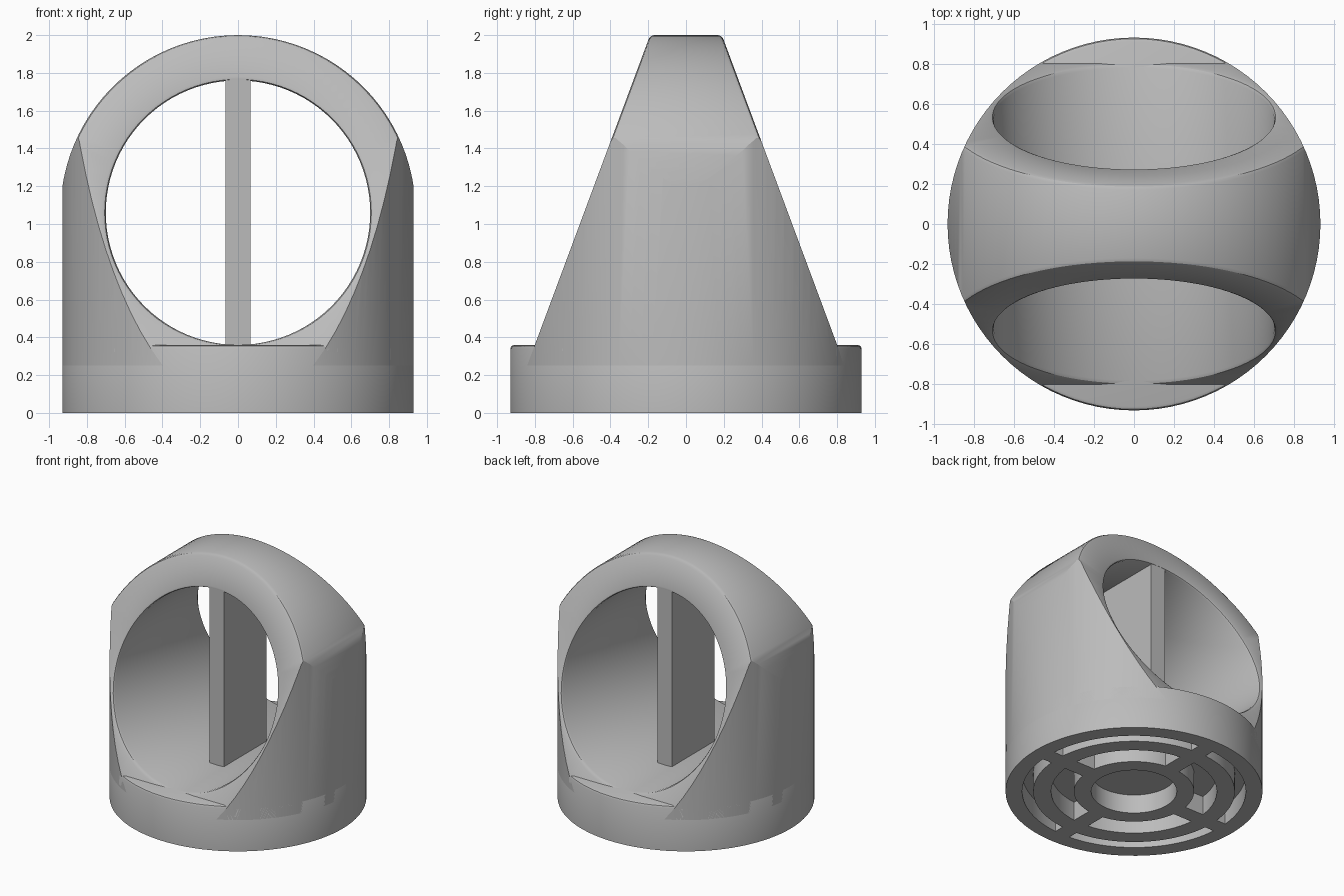
import bpy, bmesh
from math import sin, cos, pi, radians

cube = bpy.data.objects.get("Cube")
if cube:
    bpy.data.objects.remove(cube, do_unlink=True)

SEG = 96
RADIUS = 0.93          # vertical body cylinder
DOME = 0.94            # arched top
HOLE = 0.70            # cross bore
MID = 1.06             # height of the bore axis
LEDGE = 0.36           # top of the base drum
RECESS = 0.15          # depth of the underside pattern

grey = bpy.data.materials.new("neutral grey")
grey.use_nodes = True
grey.diffuse_color = (0.5, 0.5, 0.5, 1)
grey.node_tree.nodes["Principled BSDF"].inputs["Base Color"].default_value = grey.diffuse_color


def finish(name, bm):
    bmesh.ops.remove_doubles(bm, verts=bm.verts, dist=1e-5)
    bmesh.ops.recalc_face_normals(bm, faces=bm.faces)
    mesh = bpy.data.meshes.new(name)
    bm.to_mesh(mesh)
    bm.free()
    obj = bpy.data.objects.new(name, mesh)
    bpy.context.collection.objects.link(obj)
    mesh.materials.append(grey)
    return obj


def smooth(obj):
    bpy.ops.object.select_all(action='DESELECT')
    obj.select_set(True)
    bpy.context.view_layer.objects.active = obj
    bpy.ops.object.shade_smooth_by_angle(angle=radians(28))


def skin(name, loops):
    """Join successive closed loops of points, wrapping last to first."""
    bm = bmesh.new()
    rows = [[bm.verts.new(p) for p in loop] for loop in loops]
    for a, b in zip(rows, rows[1:] + rows[:1]):
        for i in range(len(a)):
            j = (i + 1) % len(a)
            bm.faces.new((a[i], a[j], b[j], b[i]))
    return finish(name, bm)


def lathe(name, profile):
    """Turn a closed (radius, z) outline about the z axis."""
    angles = [2 * pi * i / SEG for i in range(SEG)]
    return skin(name, [[(r * cos(a), r * sin(a), z) for a in angles] for r, z in profile])


def box(name, x0, x1, y0, y1, z0, z1):
    bm = bmesh.new()
    bmesh.ops.create_cube(bm, size=1)
    for v in bm.verts:
        v.co = (x1 if v.co.x > 0 else x0, y1 if v.co.y > 0 else y0, z1 if v.co.z > 0 else z0)
    return finish(name, bm)


def slope_y(z):
    return 0.19 + 0.372 * (2 - z)


def section(outer, shrink, inset, side):
    """One loop of the arch, lying on the sloping front or back face."""
    points = []
    for i in range(SEG):
        a = 2 * pi * i / SEG
        c, s = cos(a), sin(a)
        r = HOLE + shrink
        if outer:
            r = DOME - shrink
            if s < 0:                      # square shoulders below the axis
                r /= max(abs(c), abs(s))
        z = MID + r * s
        points.append((r * c, side * (slope_y(z) - inset), z))
    return points


# Arch: wedge-shaped ring with rounded rims, trimmed to the round body
rim = [(True, 0, 0.02), (True, 0.006, 0.006), (True, 0.02, 0),
       (False, 0.02, 0), (False, 0.006, 0.006), (False, 0, 0.02)]
arch = skin("arch", [section(*r, -1) for r in rim] + [section(*r, 1) for r in reversed(rim)])
trim = lathe("trim_cylinder", [(0.0001, 0.25), (RADIUS, 0.25), (RADIUS, 2.2), (0.0001, 2.2)])
# close the tiny axial pinhole left by the lathe
bm = bmesh.new()
bm.from_mesh(trim.data)
bmesh.ops.remove_doubles(bm, verts=[v for v in bm.verts if v.co.xy.length < 0.01], dist=0.001)
bmesh.ops.recalc_face_normals(bm, faces=bm.faces)
bm.to_mesh(trim.data)
bm.free()
mod = arch.modifiers.new("trim", 'BOOLEAN')
mod.operation = 'INTERSECT'
mod.solver = 'EXACT'
mod.object = trim
bpy.context.view_layer.objects.active = arch
bpy.ops.object.modifier_apply(modifier=mod.name)
bpy.data.objects.remove(trim, do_unlink=True)
smooth(arch)

# Base drum with rounded top edge, hollow underneath
smooth(lathe("base_drum", [(0, RECESS), (0.81, RECESS), (0.81, 0), (RADIUS, 0), (RADIUS, LEDGE - 0.02),
                           (RADIUS - 0.006, LEDGE - 0.006), (RADIUS - 0.02, LEDGE), (0, LEDGE)]))

# Concentric rings and cross spokes in the underside
for name, inner, outer in (("hub_ring", 0.31, 0.435), ("middle_ring", 0.60, 0.73)):
    smooth(lathe(name, [(inner, 0), (outer, 0), (outer, RECESS), (inner, RECESS)]))
W = 0.065
for side in (-1, 1):
    for start, end in ((0.42, 0.61), (0.72, 0.82)):
        a, b = sorted((side * start, side * end))
        box("spoke_x", a, b, -W, W, 0, RECESS)
        box("spoke_y", -W, W, a, b, 0, RECESS)

# Upright divider in the bore
box("divider", -W, W, -0.27, 0.27, LEDGE - 0.02, MID + HOLE + 0.02)
